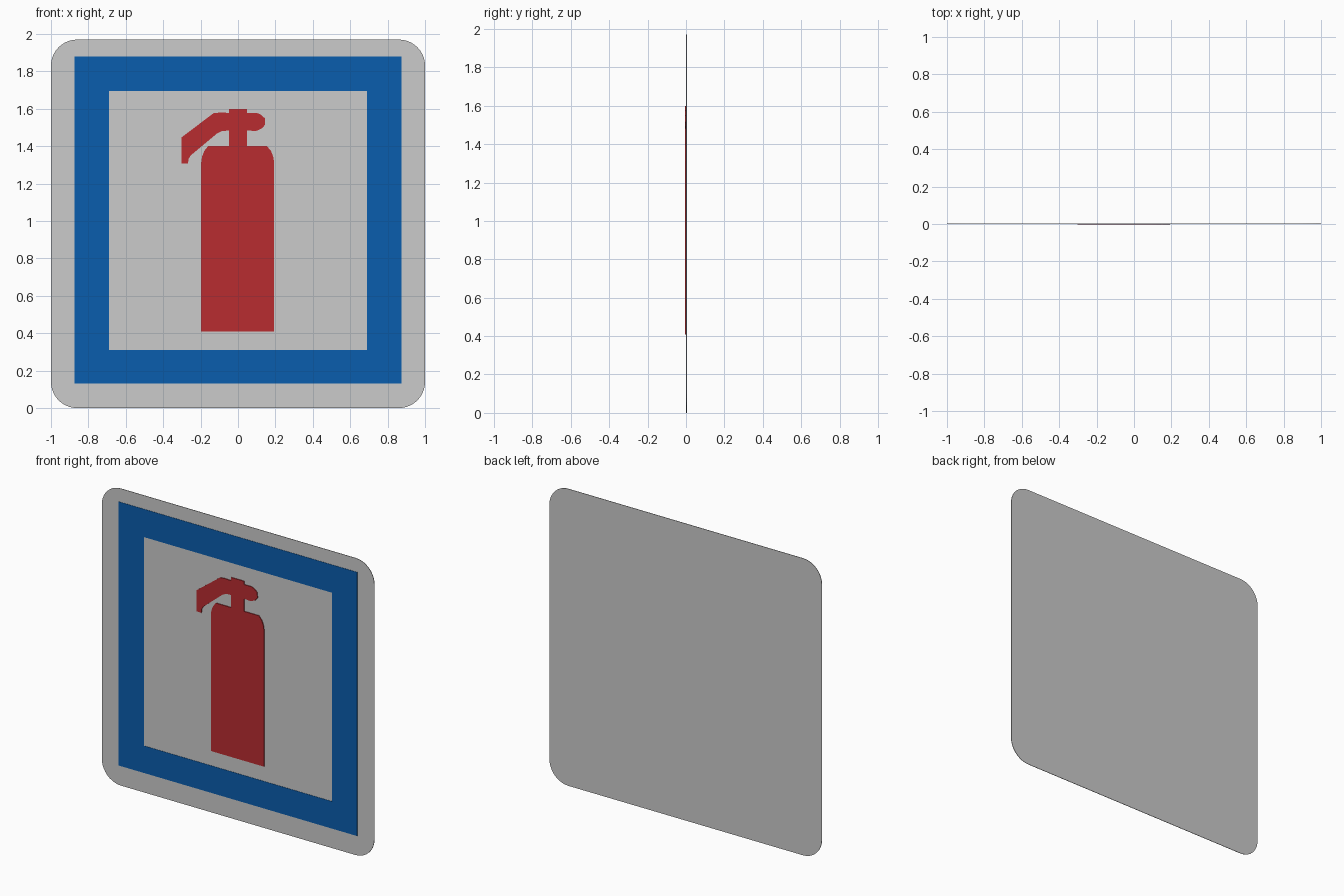
import bpy, bmesh, math

if "Cube" in bpy.data.objects:
    bpy.data.objects.remove(bpy.data.objects["Cube"])


def slab(name, polys, y_front, y_back, color=None, back=True):
    """Extrude flat (x, z) polygons from y_front to y_back."""
    bm = bmesh.new()
    for pts in polys:
        bm.faces.new([bm.verts.new((x, y_front, z)) for x, z in pts])
    bmesh.ops.remove_doubles(bm, verts=bm.verts[:], dist=1e-4)
    front = bm.faces[:]
    res = bmesh.ops.extrude_face_region(bm, geom=front, use_keep_orig=True)
    moved = [g for g in res["geom"] if isinstance(g, bmesh.types.BMVert)]
    bmesh.ops.translate(bm, verts=moved, vec=(0, y_back - y_front, 0))
    bmesh.ops.recalc_face_normals(bm, faces=bm.faces[:])
    if not back:  # glued-on parts have no hidden back
        hidden = [f for f in bm.faces if all(abs(v.co.y - y_back) < 1e-6 for v in f.verts)]
        bmesh.ops.delete(bm, geom=hidden, context='FACES_ONLY')
    me = bpy.data.meshes.new(name)
    bm.to_mesh(me)
    bm.free()
    ob = bpy.data.objects.new(name, me)
    bpy.context.collection.objects.link(ob)
    if color:
        mat = bpy.data.materials.new(name + "_paint")
        mat.diffuse_color = (*color, 1)
        mat.use_nodes = True
        mat.node_tree.nodes["Principled BSDF"].inputs["Base Color"].default_value = mat.diffuse_color
        me.materials.append(mat)
    return ob


def rect(hw, z0, z1):
    return [(-hw, z0), (hw, z0), (hw, z1), (-hw, z1)]


# Rounded backing plate
W, H, R, N = 1.0, 1.97, 0.14, 10
plate = []
for cx, cz, start in [(W - R, R, -90), (W - R, H - R, 0), (R - W, H - R, 90), (R - W, R, 180)]:
    for i in range(N + 1):
        a = math.radians(start + 90 * i / N)
        plate.append((cx + R * math.cos(a), cz + R * math.sin(a)))
slab("backing_plate", [plate], 0.001, 0.004)

# Blue square border, four mitred strips
outer, inner = rect(0.875, 0.13, 1.88), rect(0.69, 0.31, 1.695)
strips = [[outer[i], outer[(i + 1) % 4], inner[(i + 1) % 4], inner[i]] for i in range(4)]
slab("blue_border", strips, -0.001, 0.001, (0.003, 0.11, 0.42), back=False)

# Red extinguisher silhouette: bottle, neck, lever, hose
silhouette = [
    (-0.197, 0.409), (0.193, 0.409), (0.193, 1.313),
    (0.188, 1.345), (0.176, 1.375), (0.155, 1.40),
    (0.048, 1.40), (0.048, 1.484), (0.096, 1.481), (0.128, 1.495),
    (0.145, 1.515), (0.143, 1.55), (0.12, 1.57), (0.10, 1.578),
    (0.048, 1.578), (0.048, 1.60), (-0.047, 1.60), (-0.047, 1.578),
    (-0.09, 1.58), (-0.13, 1.577), (-0.302, 1.447), (-0.302, 1.307),
    (-0.267, 1.307), (-0.265, 1.33), (-0.254, 1.35),
    (-0.112, 1.468), (-0.085, 1.481), (-0.047, 1.484), (-0.047, 1.40),
    (-0.16, 1.40), (-0.18, 1.375), (-0.192, 1.345), (-0.197, 1.313),
]
slab("extinguisher_symbol", [silhouette], -0.004, 0.001, (0.48, 0.025, 0.03), back=False)
